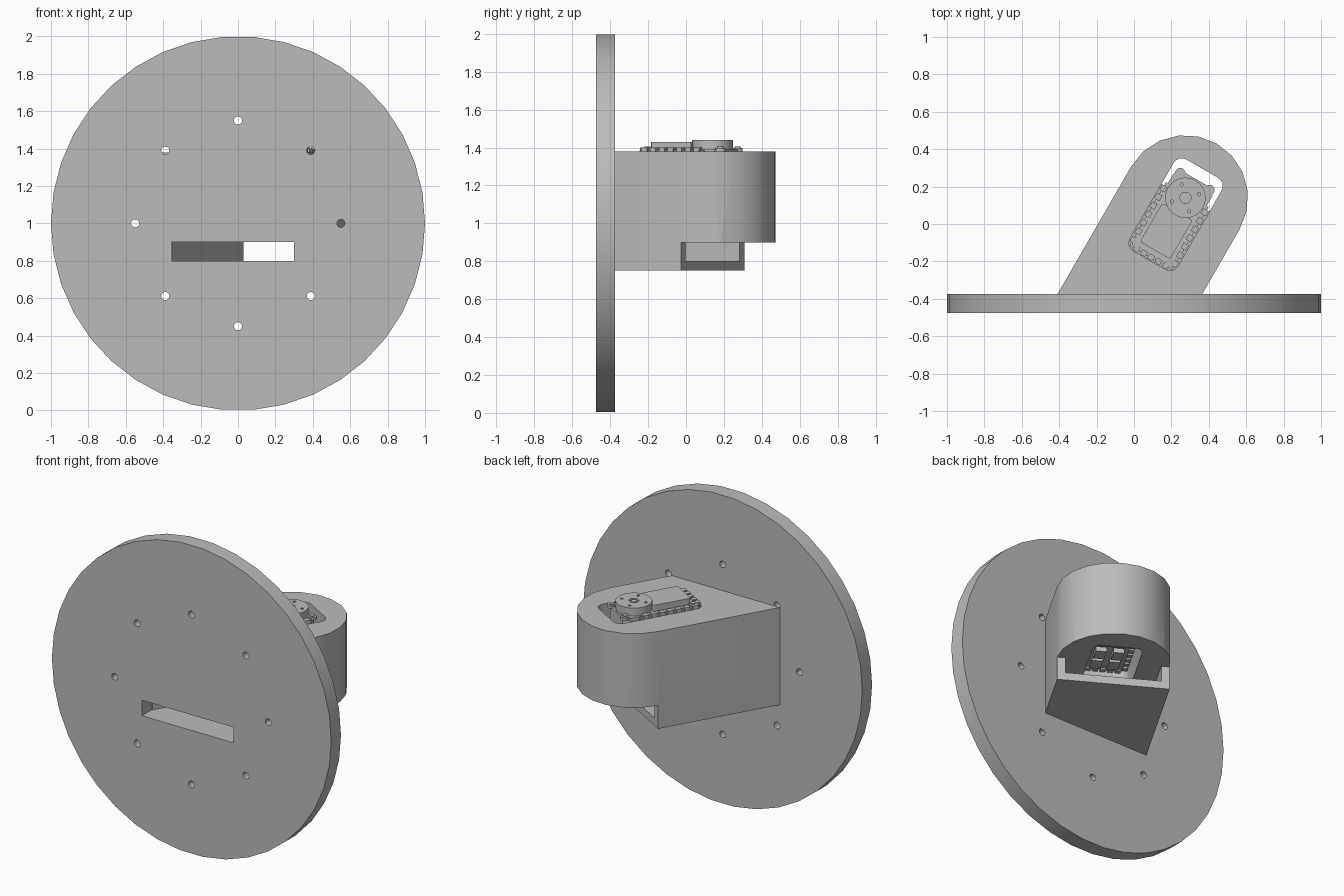
import bpy, bmesh
from math import sin, cos, pi, radians
from mathutils import Matrix

cube = bpy.data.objects.get("Cube")
if cube:
    bpy.data.objects.remove(cube)

grey = bpy.data.materials.new("plain grey")
grey.use_nodes = True
grey.diffuse_color = (0.5, 0.5, 0.5, 1)
grey.node_tree.nodes["Principled BSDF"].inputs["Base Color"].default_value = (0.5, 0.5, 0.5, 1)

# Arm frame: local y runs out along the slanted arm, origin on the horn axis
ARM = Matrix.Translation((0.275, 0.14, 0)) @ Matrix.Rotation(radians(-30), 4, 'Z')
PLATE = Matrix.Translation((0, -0.375, 1)) @ Matrix.Rotation(radians(90), 4, 'X')


def circle(x, y, r, n, start=0.0):
    return [(x + r * cos(start + 2 * pi * i / n), y + r * sin(start + 2 * pi * i / n))
            for i in range(n)]


def rect(x0, x1, y0, y1):
    return [(x0, y0), (x1, y0), (x1, y1), (x0, y1)]


def rounded(x0, x1, y0, y1, r, n=4):
    pts = []
    corners = [(x1 - r, y1 - r), (x0 + r, y1 - r), (x0 + r, y0 + r), (x1 - r, y0 + r)]
    for k, (cx, cy) in enumerate(corners):
        for i in range(n + 1):
            a = pi / 2 * (k + i / n)
            pts.append((cx + r * cos(a), cy + r * sin(a)))
    return pts


def solid(name, prisms, frame=ARM):
    """One object made of straight prisms, each (outline, low, high)."""
    bm = bmesh.new()
    for pts, z0, z1 in prisms:
        low = [bm.verts.new((x, y, z0)) for x, y in pts]
        high = [bm.verts.new((x, y, z1)) for x, y in pts]
        bm.faces.new(low[::-1])
        bm.faces.new(high)
        for i in range(len(pts)):
            j = (i + 1) % len(pts)
            bm.faces.new((low[i], low[j], high[j], high[i]))
    bmesh.ops.recalc_face_normals(bm, faces=bm.faces)
    bm.transform(frame)
    mesh = bpy.data.meshes.new(name)
    bm.to_mesh(mesh)
    bm.free()
    mesh.materials.append(grey)
    ob = bpy.data.objects.new(name, mesh)
    bpy.context.collection.objects.link(ob)
    return ob


def select(ob):
    bpy.ops.object.select_all(action='DESELECT')
    ob.select_set(True)
    bpy.context.view_layer.objects.active = ob


def cut(ob, cutters):
    select(ob)
    for c in cutters:
        mod = ob.modifiers.new("cut", 'BOOLEAN')
        mod.operation, mod.solver, mod.object = 'DIFFERENCE', 'EXACT', c
        bpy.ops.object.modifier_apply(modifier=mod.name)
        bpy.data.objects.remove(c)


def smooth(ob):
    select(ob)
    bpy.ops.object.shade_smooth_by_angle(angle=radians(30))


# Round mounting plate with a ring of bolt holes and a slot
plate = solid("mounting_plate", [(circle(0, 0, 1, 38), 0, 0.1)], PLATE)
bolts = [(circle(x, y, 0.022, 12), -0.1, 0.2) for x, y in circle(0, 0, 0.55, 8)]
cut(plate, [solid("bolt_cutter", bolts, PLATE),
            solid("slot_cutter", [(rect(-0.355, 0.3, -0.2, -0.1), -0.1, 0.2)], PLATE)])
smooth(plate)

# Slanted arm with a rounded end, meeting the plate's back face
R = 0.335
def root(v):
    return (-0.515 + 0.5 * v) / cos(pi / 6)

outline = [(-R, root(-R)), (R, root(R))]
outline += [(R * cos(pi * i / 10), R * sin(pi * i / 10)) for i in range(11)]
arm = solid("servo_arm", [(outline, 0.75, 1.38)])
cut(arm, [
    solid("step_cutter", [(rect(-0.6, 0.6, 0, 0.6), 0.5, 0.9)]),
    solid("channel_cutter", [(rect(-0.285, 0.285, -1.2, 0.2), 0.8, 0.9)]),
    solid("pocket_cutter", [(rounded(-0.148, 0.148, -0.385, 0.18, 0.05), 0.85, 1.5)]),
])
smooth(arm)

# Servo case with a chamfered head
case = [(-0.12, -0.37), (0.12, -0.37), (0.12, 0.08), (0.085, 0.115), (-0.085, 0.115), (-0.12, 0.08)]
solid("servo_case", [(case, 1.06, 1.39)])

# Toothed side rails, top and bottom, plus a toothed foot
teeth = []
for z0, z1 in ((1.375, 1.4), (1.05, 1.075)):
    for side in (-1, 1):
        for i in range(7):
            y = -0.35 + i * 0.053
            a, b = sorted((side * 0.112, side * 0.143))
            teeth.append((rect(a, b, y, y + 0.033), z0, z1))
    for i in range(5):
        x = -0.107 + i * 0.045
        teeth.append((rect(x, x + 0.033, -0.382, -0.352), z0, z1))
for side in (-1, 1):
    a, b = sorted((side * 0.112, side * 0.132))
    teeth.append((rect(a, b, -0.37, 0.02), 1.08, 1.385))
solid("servo_teeth", teeth)

# Raised cover on the top
solid("servo_cover", [(rounded(-0.093, 0.093, -0.325, -0.085, 0.012), 1.38, 1.43)])

# Corner lugs and their screws
spots = [(s * x, y) for s in (-1, 1) for x, y in ((0.09, 0.1), (0.105, -0.335))]
lugs = [(circle(x, y, 0.028, 16), 1.38, 1.397) for x, y in spots]
lugs += [(circle(x, y, 0.016, 12), 1.39, 1.405) for x, y in spots]
smooth(solid("servo_lugs", lugs))

# Output horn with a ring of small holes and a centre screw
horn = solid("servo_horn", [(circle(0, 0, 0.108, 32), 1.39, 1.44)])
ring = [(circle(x, y, 0.009, 10), 1.42, 1.5) for x, y in circle(0, 0, 0.075, 4, pi / 4)]
ring.append((circle(0, 0, 0.03, 16), 1.43, 1.5))
cut(horn, [solid("horn_cutter", ring)])
smooth(horn)
smooth(solid("horn_screw", [(circle(0, 0, 0.018, 12), 1.42, 1.438)]))

# Underside covers and cable sockets
under = [(rect(-0.085, 0.085, -0.07, 0.09), 1.04, 1.065)]
for side in (-1, 1):
    a, b = sorted((side * 0.02, side * 0.085))
    under += [(rect(a, b, -0.2, -0.11), 1.03, 1.065), (rect(a, b, -0.33, -0.24), 1.04, 1.065)]
solid("servo_underside", under)
